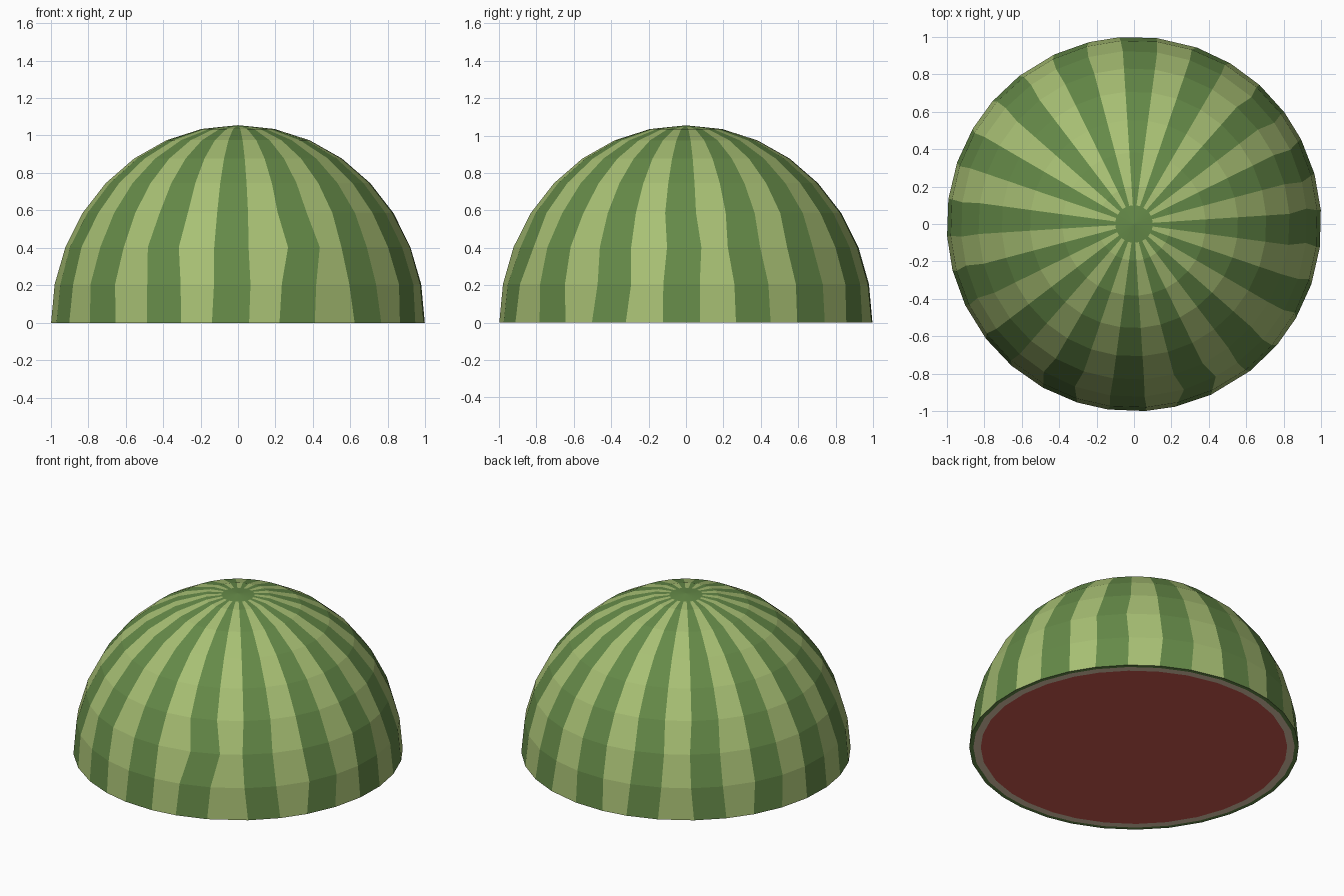
import bpy, bmesh, math

if "Cube" in bpy.data.objects:
    bpy.data.objects.remove(bpy.data.objects["Cube"])

STRIPES = 16
HEIGHT = 1.055
HALF = 5.7  # half stripe width in degrees


def material(name, r, g, b):
    lin = lambda c: ((c / 255 + 0.055) / 1.055) ** 2.4
    m = bpy.data.materials.new(name)
    m.diffuse_color = (lin(r), lin(g), lin(b), 1)
    m.use_nodes = True
    m.node_tree.nodes["Principled BSDF"].inputs["Base Color"].default_value = m.diffuse_color
    return m


dark = material("dark green stripe", 101, 138, 72)
light = material("light green stripe", 168, 192, 116)
white = material("rind white", 226, 202, 174)
red = material("red flesh", 207, 90, 80)


def add_object(name, bm, mats):
    bmesh.ops.recalc_face_normals(bm, faces=bm.faces)
    me = bpy.data.meshes.new(name)
    bm.to_mesh(me)
    bm.free()
    for m in mats:
        me.materials.append(m)
    ob = bpy.data.objects.new(name, me)
    bpy.context.collection.objects.link(ob)


# Sideways drift (degrees) of each stripe on the three lowest rings
drift = [
    [-1.4, -1.3, -2.8, -2.8, -1.2, -3, -1.5, -2.5, -2, -2.5, -1.5, -0.9, -2.3, -4, -0.8, -2],
    [-1.4, -1.5, -2.5, -1.5, -1.5, -2, -2.5, -1.5, -2, -2, -2.7, -1.4, -1.8, -3, -2, -0.6],
    [-0.6, -2.8, -3.5, -2, -2, -1.5, -2.8, -2, -1.5, -2.9, -2, -3.2, -2.2, 0, -2.6, -1.7],
]


def ring_angles(level):
    out = []
    for k in range(STRIPES):
        c = 360 / STRIPES * k + (drift[level][k] if level < 3 else -2)
        out += [math.radians(c - HALF), math.radians(c + HALF)]
    return out


def ring(bm, radius, z, level=0):
    return [bm.verts.new((radius * math.cos(a), radius * math.sin(a), z)) for a in ring_angles(level)]


def bridge(bm, a, b, rule):
    n = len(a)
    for i in range(n):
        f = bm.faces.new((a[i], a[(i + 1) % n], b[(i + 1) % n], b[i]))
        f.material_index = rule(i)


# Striped rind: faceted half ellipsoid with a dark pole and a thin cut edge
bm = bmesh.new()
rings = []
for j in range(8):
    t = math.radians(11.25 * j)
    rings.append(ring(bm, math.cos(t), HEIGHT * math.sin(t), j))
rings.append(ring(bm, 0.1, 1.045, 8))
for a, b in zip(rings, rings[1:]):
    bridge(bm, a, b, lambda i: i % 2)
pole = bm.verts.new((0, 0, HEIGHT))
n = len(rings[-1])
for i in range(n):
    bm.faces.new((rings[-1][i], rings[-1][(i + 1) % n], pole))
edge = ring(bm, 0.975, 0)
bridge(bm, edge, rings[0], lambda i: 0)
add_object("striped_rind", bm, [dark, light])

# White inner rind ring on the cut face
bm = bmesh.new()
bridge(bm, ring(bm, 0.93, 0), ring(bm, 0.975, 0), lambda i: 0)
for f in bm.faces:
    f.normal_update()
add_object("white_rind", bm, [white])

# Red flesh disc on the cut face
bm = bmesh.new()
bm.faces.new(list(reversed(ring(bm, 0.93, 0))))
add_object("flesh", bm, [red])

# Make the flat cut faces point down
for name in ("white_rind", "flesh"):
    me = bpy.data.objects[name].data
    if me.polygons[0].normal.z > 0:
        me.flip_normals()
